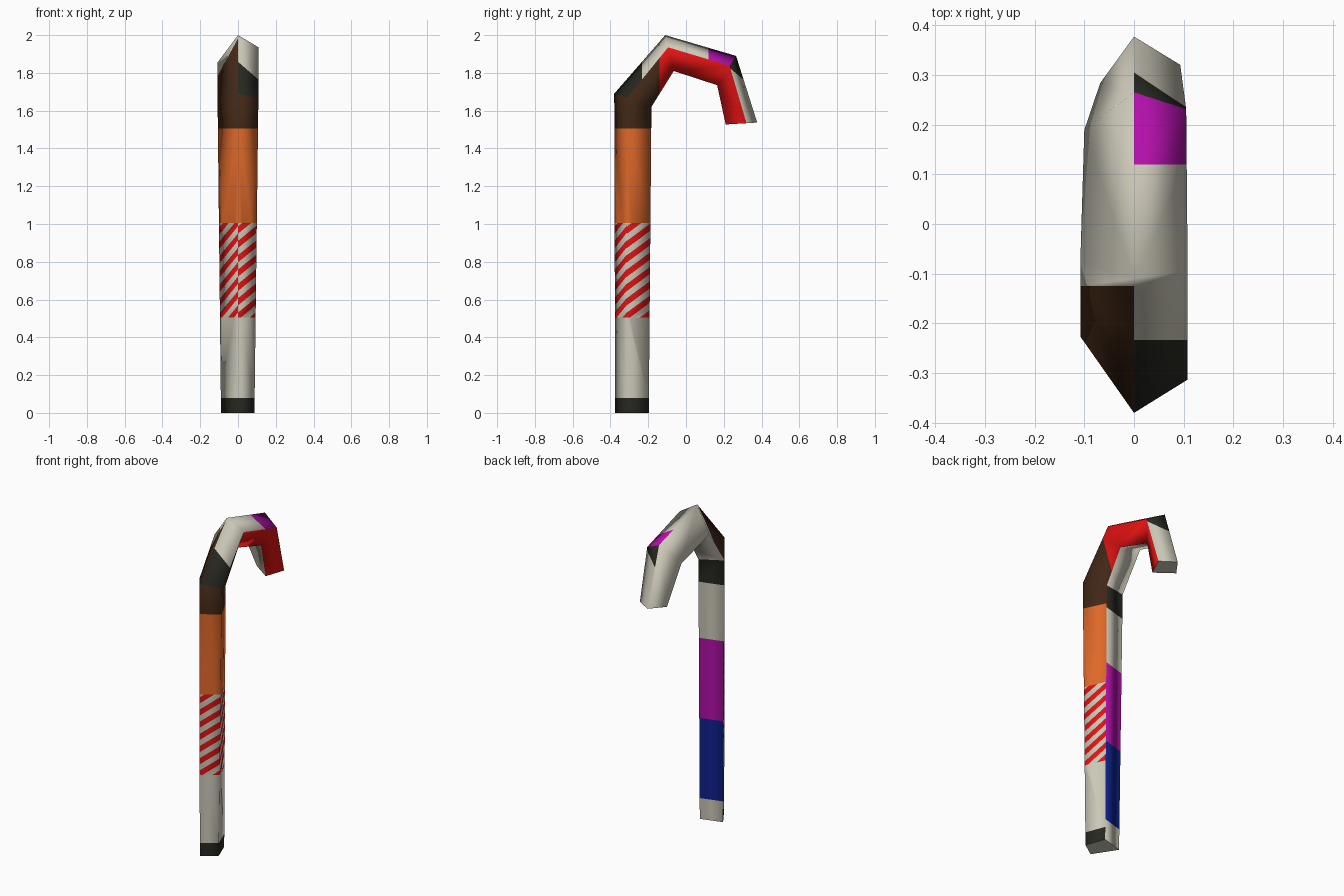
import bpy, bmesh, math
from mathutils import Vector

if "Cube" in bpy.data.objects:
    bpy.data.objects.remove(bpy.data.objects["Cube"])

# Flat colours (linear)
COLOURS = {
    "bone": (0.60, 0.58, 0.48), "soot": (0.020, 0.021, 0.015),
    "orange": (0.74, 0.14, 0.022), "brown": (0.055, 0.021, 0.008),
    "red": (0.75, 0.006, 0.006), "magenta": (0.45, 0.005, 0.41),
    "blue": (0.004, 0.016, 0.27),
}
NAMES = list(COLOURS)

# Bent sweep: outer (y, z), inner (y, z), right width, left width, depth of left corner
SECTIONS = [
    ((-0.375, 0.0), (-0.197, 0.0), 0.087, 0.090, 0.78),
    ((-0.380, 1.69), (-0.183, 1.62), 0.108, 0.108, 0.78),
    ((-0.110, 2.0), (-0.065, 1.81), 0.108, 0.108, 0.76),
    ((0.265, 1.89), (0.165, 1.735), 0.105, 0.100, 0.76),
    ((0.377, 1.537), (0.210, 1.527), 0.093, 0.068, 0.56),
]

# Painted bands per side: (segment, direction, limit, colour), in order along the cane
Y, Z, END = Vector((0, 1, 0)), Vector((0, 0, 1)), 9
SHAFT = [(0, Z, 0.08, "soot"), (0, Z, 0.505, "bone"),
         (0, Z, 1.005, "stripes"), (0, Z, 1.505, "orange")]
BANDS = [
    # front right
    SHAFT + [(0, Z, END, "brown"), (1, Y, -0.233, "soot"), (2, Y, 0.12, "bone"),
             (2, Y, END, "magenta"), (3, Vector((0.55, 0, -1)), -1.765, "soot"),
             (3, Z, END, "bone")],
    # right
    SHAFT + [(1, Y, -0.14, "brown"), (3, Z, END, "red")],
    # back
    [(0, Z, 0.13, "bone"), (0, Z, 0.63, "blue"), (0, Z, 1.13, "magenta"),
     (0, Z, 1.48, "bone"), (0, Z, END, "soot"), (3, Z, END, "bone")],
    # front left
    SHAFT + [(1, Y, -0.125, "brown"), (3, Z, END, "bone")],
]
HALF_STRIPE, SLOPE = 0.038, 0.68


def ring(outer, inner, right, left, depth):
    o, i = Vector((0, *outer)), Vector((0, *inner))
    corners = ((0, 0), (right, 0.34), (0.043, 1), (-left, depth))
    return [o.lerp(i, t) + Vector((x, 0, 0)) for x, t in corners]


bm = bmesh.new()
side = bm.faces.layers.int.new("side")
seg = bm.faces.layers.int.new("seg")
rings = [[bm.verts.new(p) for p in ring(*s)] for s in SECTIONS]
for s in range(4):
    for c in range(4):
        n = (c + 1) % 4
        f = bm.faces.new((rings[s][c], rings[s][n], rings[s + 1][n], rings[s + 1][c]))
        f[side], f[seg], f.smooth = c, s, True
# End caps
for f in (bm.faces.new(rings[0][::-1]), bm.faces.new(rings[4])):
    f[side] = 9
    for e in f.edges:
        e.smooth = False

base = [v.co.copy() for v in rings[0]]
across = [(base[(c + 1) % 4] - base[c]).normalized() for c in range(4)]


def cut(faces, direction, limit):
    geom = set(faces)
    for f in faces:
        geom.update(f.edges)
        geom.update(f.verts)
    bmesh.ops.bisect_plane(bm, geom=list(geom), dist=1e-5, plane_no=direction,
                           plane_co=direction * (limit / direction.length_squared))


def colour_of(f):
    centre = f.calc_center_median()
    for s, d, limit, colour in BANDS[f[side]]:
        if f[seg] < s or (f[seg] == s and d.dot(centre) < limit):
            return colour
    return "bone"


# Cut the bands, then the slanted stripes
for c in range(4):
    for s, d, limit, _ in BANDS[c]:
        if limit != END:
            cut([f for f in bm.faces if f[side] == c and f[seg] == s], d, limit)
for c in (0, 1, 3):
    slant = Z - across[c] * SLOPE
    start = slant.dot(base[c])
    for k in range(5, 30):
        faces = [f for f in bm.faces if f[side] == c and colour_of(f) == "stripes"]
        cut(faces, slant, start + k * HALF_STRIPE)

# Colour the faces
for f in bm.faces:
    if f[side] == 9:
        continue
    name = colour_of(f)
    if name == "stripes":
        slant = Z - across[f[side]] * SLOPE
        h = slant.dot(f.calc_center_median() - base[f[side]])
        name = "red" if math.floor(h / HALF_STRIPE) % 2 else "bone"
    f.material_index = NAMES.index(name)

mesh = bpy.data.meshes.new("hooked_cane")
for name, rgb in COLOURS.items():
    mat = bpy.data.materials.new(name)
    mat.diffuse_color = (*rgb, 1)
    mat.use_nodes = True
    mat.node_tree.nodes["Principled BSDF"].inputs["Base Color"].default_value = mat.diffuse_color
    mesh.materials.append(mat)
bm.normal_update()
bm.to_mesh(mesh)
bm.free()
bpy.context.collection.objects.link(bpy.data.objects.new("hooked_cane", mesh))
